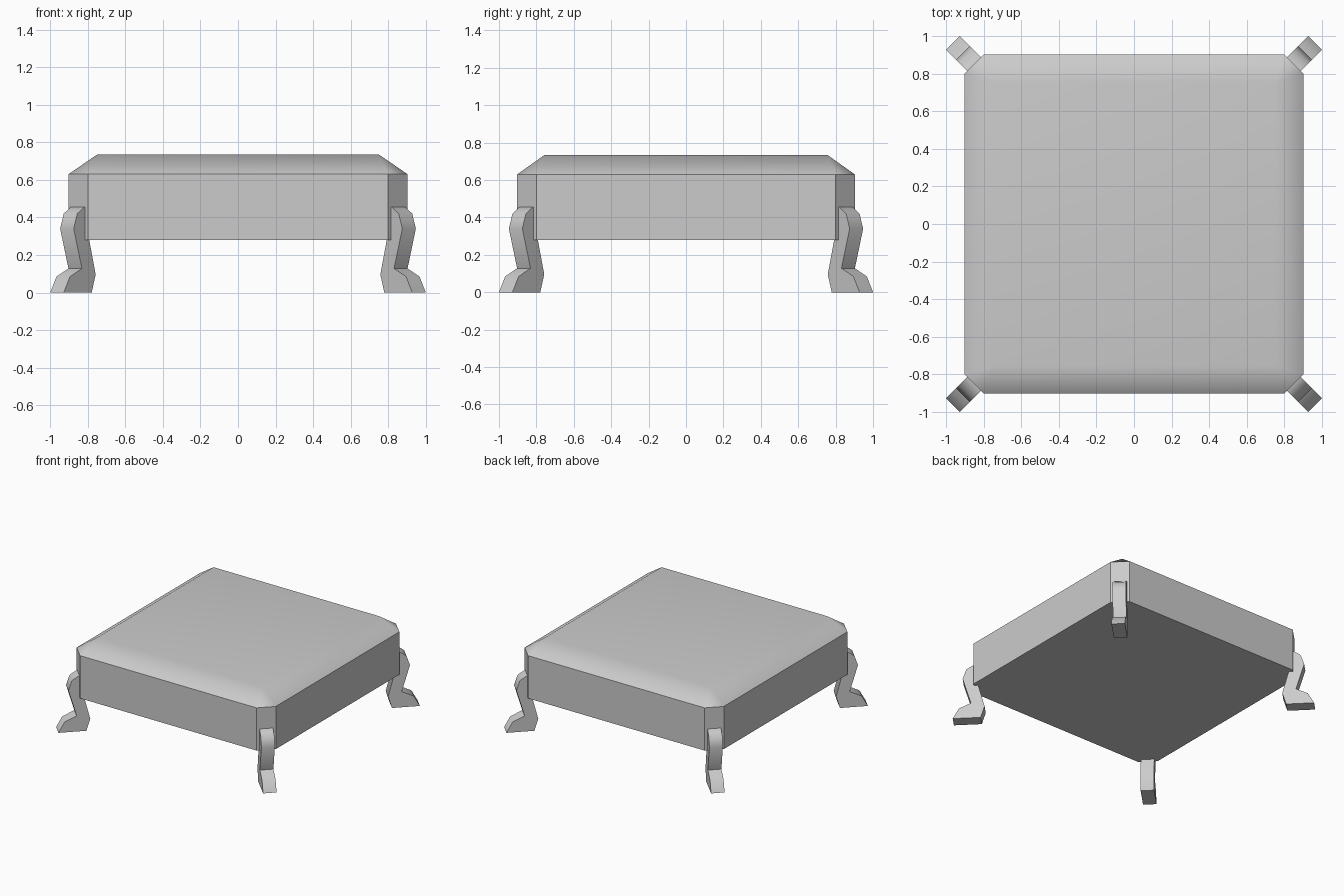
import bpy, bmesh, math
from mathutils import Vector

old = bpy.data.objects.get("Cube")
if old:
    bpy.data.objects.remove(old, do_unlink=True)

# Single plain grey
grey = bpy.data.materials.new("plain_grey")
grey.use_nodes = True
colour = (0.6, 0.6, 0.6, 1)
grey.diffuse_color = colour
grey.node_tree.nodes["Principled BSDF"].inputs["Base Color"].default_value = colour


def finish(name, bm, smooth_angle):
    bmesh.ops.recalc_face_normals(bm, faces=bm.faces)
    mesh = bpy.data.meshes.new(name)
    bm.to_mesh(mesh)
    bm.free()
    mesh.materials.append(grey)
    obj = bpy.data.objects.new(name, mesh)
    bpy.context.collection.objects.link(obj)
    bpy.ops.object.select_all(action='DESELECT')
    obj.select_set(True)
    bpy.context.view_layer.objects.active = obj
    bpy.ops.object.shade_smooth_by_angle(angle=math.radians(smooth_angle))
    return obj


def octagon(half, flat, z):
    ring = []
    for sx, sy in ((1, 1), (-1, 1), (-1, -1), (1, -1)):
        pair = [(sx * half, sy * flat, z), (sx * flat, sy * half, z)]
        ring += pair if sx * sy > 0 else pair[::-1]
    return ring


# Body: block with cut corners, its top hipped in to a smaller square
bm = bmesh.new()
points = octagon(0.903, 0.8, 0.28) + octagon(0.903, 0.8, 0.63)
points += [(sx * 0.75, sy * 0.755, 0.735) for sx in (-1, 1) for sy in (-1, 1)]
bmesh.ops.convex_hull(bm, input=[bm.verts.new(p) for p in points])
bmesh.ops.dissolve_limit(bm, angle_limit=0.02, verts=bm.verts, edges=bm.edges)
body = finish("body", bm, 40)
weighted = body.modifiers.new("even_shading", 'WEIGHTED_NORMAL')
weighted.keep_sharp = True

# Legs: bent side profile (reach along each axis, height), pushed out sideways
profile = [(0.815, 0), (0.964, 0), (0.931, 0.085), (0.867, 0.128),
           (0.911, 0.34), (0.892, 0.42), (0.855, 0.455),
           (0.81, 0.455), (0.828, 0.28), (0.794, 0.096)]
half_width = 0.036
corners = {"front_left_leg": (1, -1), "front_right_leg": (-1, -1),
           "back_left_leg": (1, 1), "back_right_leg": (-1, 1)}
for name, (sx, sy) in corners.items():
    bm = bmesh.new()
    side = Vector((-sy, sx, 0)) * half_width
    near = [bm.verts.new(Vector((sx * d, sy * d, z)) - side) for d, z in profile]
    face = bm.faces.new(near)
    out = bmesh.ops.extrude_face_region(bm, geom=[face], use_keep_orig=True)
    moved = [v for v in out["geom"] if isinstance(v, bmesh.types.BMVert)]
    bmesh.ops.translate(bm, verts=moved, vec=side * 2)
    finish(name, bm, 40)
